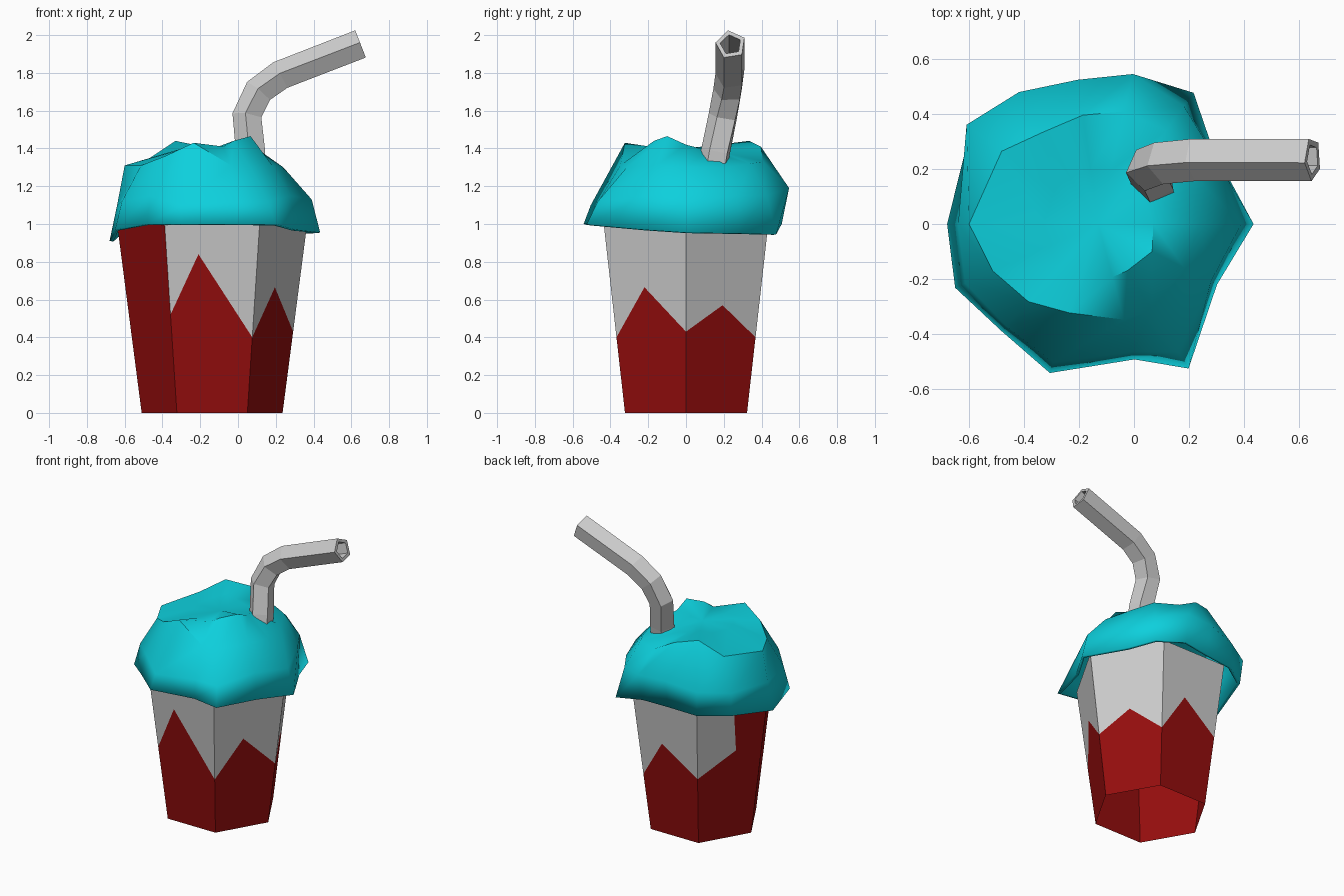
import bpy, math
from mathutils import Vector

if "Cube" in bpy.data.objects:
    bpy.data.objects.remove(bpy.data.objects["Cube"])

CX = -0.137  # cup axis


def material(name, rgb):
    m = bpy.data.materials.new(name)
    m.diffuse_color = (*rgb, 1)
    m.use_nodes = True
    m.node_tree.nodes["Principled BSDF"].inputs["Base Color"].default_value = m.diffuse_color
    return m


def make(name, verts, faces, mat=None):
    me = bpy.data.meshes.new(name)
    me.from_pydata(verts, [], faces)
    me.update()
    ob = bpy.data.objects.new(name, me)
    bpy.context.collection.objects.link(ob)
    if mat:
        me.materials.append(mat)
    return ob


def bridge(rings, n):
    return [(k * n + i, k * n + (i + 1) % n, (k + 1) * n + (i + 1) % n, (k + 1) * n + i)
            for k in range(rings - 1) for i in range(n)]


def solidify(ob, t):
    mod = ob.modifiers.new("thickness", 'SOLIDIFY')
    mod.thickness = t
    mod.offset = -1


red = material("cup_red", (0.30, 0.004, 0.004))
cyan = material("slush_cyan", (0.004, 0.63, 0.72))


# Cup: six tapered sides, open below, each split by a zigzag of (side fraction, height)
def cup_point(side, t, z):
    r = 0.373 + 0.13 * z
    a, b = math.radians(60 * side), math.radians(60 * side + 60)
    return (CX + r * ((1 - t) * math.cos(a) + t * math.cos(b)),
            r * ((1 - t) * math.sin(a) + t * math.sin(b)), z)


zigzags = [
    [(0, .43), (.5, .57), (1, .40)],
    [(0, .40), (.4, .67), (1, .48)],
    [(0, .48), (.6, .64), (.52, 1)],
    [],
    [(0, .52), (.35, .84), (1, .40)],
    [(0, .40), (.447, .665), (1, .43)],
]
parts = {"cup_wrap": ([], []), "cup_upper": ([], [])}


def add_panel(part, side, outline):
    verts, faces = parts[part]
    faces.append(range(len(verts), len(verts) + len(outline)))
    verts.extend(cup_point(side, t, z) for t, z in outline)


for s, zig in enumerate(zigzags):
    full = zig[-1][1] == 1 if zig else True
    corner = [(1, 1)] if full else []
    top = zig[::-1] if zig else [(0, 1)]
    add_panel("cup_wrap", s, [(0, 0), (1, 0)] + corner + top)
    if zig:
        add_panel("cup_upper", s, zig + ([] if full else [(1, 1)]) + [(0, 1)])
make("cup_wrap", *parts["cup_wrap"], red)
make("cup_upper", *parts["cup_upper"])

# Slush topping: lumpy dome from four rings of (radius, height) around one centre
angles = [0, 34, 54, 77, 98, 121, 143, 180, 204, 228, 252, 285, 302, 333]
radii = [
    [.565, .50, .59, .52, .49, .55, .58, .55, .57, .525, .57, .51, .62, .485],
    [.52, .49, .53, .56, .53, .56, .60, .51, .53, .50, .53, .48, .55, .46],
    [.37, .38, .42, .42, .40, .39, .44, .47, .42, .38, .34, .36, .37, .35],
    [.2, .2, .2, .2, .2, .2, .2, .2, .2, .2, .18, .2, .2, .22],
]
heights = [
    [.955, .95, .945, 1.0, .99, .98, .98, .91, .97, 1.0, 1.0, 1.0, 1.0, .97],
    [1.13, 1.15, 1.15, 1.19, 1.19, 1.15, 1.15, 1.1, 1.12, 1.15, 1.1, 1.12, 1.12, 1.15],
    [1.30, 1.30, 1.32, 1.33, 1.41, 1.44, 1.34, 1.31, 1.31, 1.36, 1.43, 1.31, 1.30, 1.31],
    [1.42, 1.39, 1.37, 1.38, 1.40, 1.42, 1.40, 1.39, 1.39, 1.39, 1.40, 1.41, 1.44, 1.465],
]
n = len(angles)
verts = [(-0.13 + r * math.cos(math.radians(a)), r * math.sin(math.radians(a)), z)
         for rs, zs in zip(radii, heights) for a, r, z in zip(angles, rs, zs)]
verts.append((-0.13, 0, 1.40))
faces = bridge(4, n) + [(3 * n + i, 3 * n + (i + 1) % n, 4 * n) for i in range(n)]
slush = make("slush_topping", verts, faces, cyan)
solidify(slush, 0.02)
bpy.context.view_layer.objects.active = slush
slush.select_set(True)
bpy.ops.object.shade_smooth_by_angle(angle=math.radians(45))
slush.select_set(False)

# Straw: hollow five-sided tube swept along a bent path
path = [Vector(p) for p in [(.075, .13, 1.2), (.07, .16, 1.38), (.05, .20, 1.57),
                            (.11, .225, 1.70), (.225, .237, 1.785), (.65, .237, 1.95)]]
verts = []
for k, p in enumerate(path):
    d_in = (p - path[max(k - 1, 0)]).normalized()
    d_out = (path[min(k + 1, len(path) - 1)] - p).normalized()
    d = (d_in + d_out).normalized()
    side = Vector((0, 1, 0))
    side = (side - d * side.dot(d)).normalized()
    up = side.cross(d)
    for i in range(5):
        a = math.radians(-100 + 72 * i)
        verts.append(p + 0.057 * (math.cos(a) * side + math.sin(a) * up))
straw = make("straw", verts, bridge(len(path), 5))
solidify(straw, 0.025)
